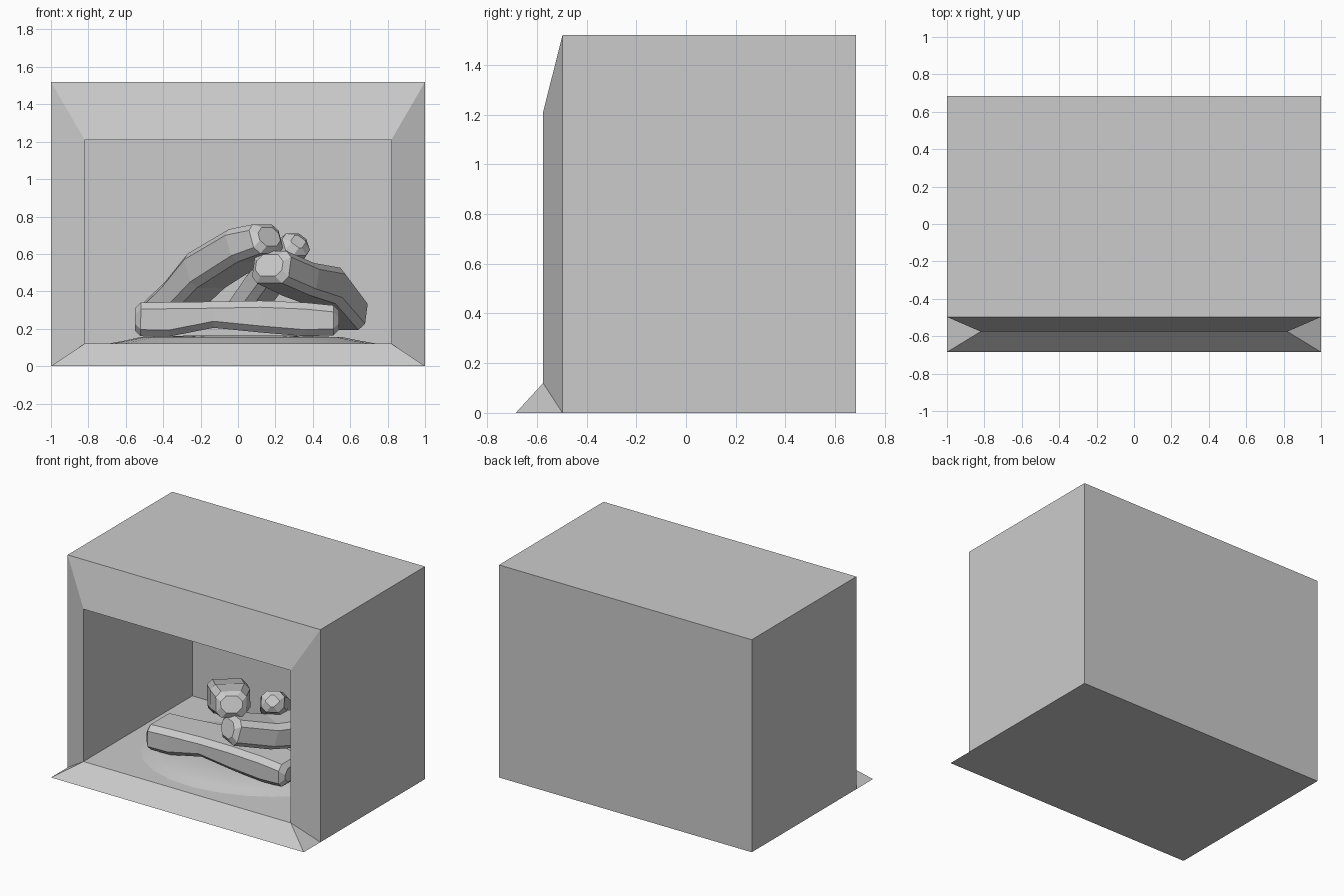
import bpy, bmesh, math
from mathutils import Vector

if "Cube" in bpy.data.objects:
    bpy.data.objects.remove(bpy.data.objects["Cube"])


def finish(bm, name, smooth=None):
    bmesh.ops.recalc_face_normals(bm, faces=bm.faces[:])
    me = bpy.data.meshes.new(name)
    bm.to_mesh(me)
    bm.free()
    ob = bpy.data.objects.new(name, me)
    bpy.context.collection.objects.link(ob)
    if smooth:
        bpy.context.view_layer.objects.active = ob
        ob.select_set(True)
        bpy.ops.object.shade_smooth_by_angle(angle=math.radians(smooth))
        ob.select_set(False)
    return ob


def rect(bm, hx, z0, z1, y):
    return [bm.verts.new((x, y, z)) for x, z in
            ((-hx, z0), (hx, z0), (hx, z1), (-hx, z1))]


def bridge(bm, a, b, skip=()):
    n = len(a)
    for i in range(n):
        if i not in skip:
            bm.faces.new((a[i], a[(i + 1) % n], b[(i + 1) % n], b[i]))


# Firebox: outer shell, sloped frame, recessed interior
bm = bmesh.new()
back = rect(bm, 1, 0, 1.52, 0.685)
rim = rect(bm, 1, 0, 1.52, -0.497)
mouth = rect(bm, 0.82, 0.12, 1.21, -0.575)
inner = rect(bm, 0.82, 0.12, 1.21, 0.655)
bm.faces.new(back)
bm.faces.new(inner)
bridge(bm, back, rim, skip=(0,))
bridge(bm, rim, mouth, skip=(0,))
bridge(bm, mouth, inner)
# Sloped sill that reaches out in front, and the underside
lip = [bm.verts.new((x, -0.685, 0)) for x in (-1, 1)]
bm.faces.new((lip[0], lip[1], mouth[1], mouth[0]))
bm.faces.new((lip[0], mouth[0], rim[0]))
bm.faces.new((lip[1], rim[1], mouth[1]))
bm.faces.new((back[0], rim[0], lip[0], lip[1], rim[1], back[1]))
finish(bm, "firebox")

# Ash bed: low smooth mound
bm = bmesh.new()
N = 24
rings = []
for r, z in ((1, 0.12), (0.86, 0.138), (0.75, 0.155), (0.4, 0.163)):
    ring = []
    for i in range(N):
        t = 2 * math.pi * i / N
        w = r * (1 + 0.04 * math.sin(3 * t + 1))
        ring.append(bm.verts.new((0.72 * w * math.cos(t), 0.02 + 0.5 * w * math.sin(t), z)))
    rings.append(ring)
for a, b in zip(rings, rings[1:]):
    bridge(bm, a, b)
bm.faces.new(rings[-1])
finish(bm, "ash_bed", 40)


# Log: chamfered box section swept through (x, y, z, half width, half height)
def log(name, stations, chamfer=0.035):
    bm = bmesh.new()
    pts = [Vector(s[:3]) for s in stations]
    axis = (pts[-1] - pts[0]).normalized()
    side = axis.cross(Vector((0, 0, 1))).normalized()
    up = side.cross(axis)
    # extra shrunken sections make the bevelled ends
    secs = [(p, s[3], s[4]) for p, s in zip(pts, stations)]
    first, last = secs[0], secs[-1]
    secs.insert(0, (first[0] - axis * 0.03, first[1] - 0.03, first[2] - 0.03))
    secs.append((last[0] + axis * 0.03, last[1] - 0.03, last[2] - 0.03))
    loops = []
    for p, w, h in secs:
        c = chamfer
        prof = [(w - c, h), (w, h - c), (w, c - h), (w - c, -h),
                (c - w, -h), (-w, c - h), (-w, h - c), (c - w, h)]
        loops.append([bm.verts.new(p + side * u + up * v) for u, v in prof])
    for a, b in zip(loops, loops[1:]):
        bridge(bm, a, b)
    bm.faces.new(loops[0])
    bm.faces.new(loops[-1])
    finish(bm, name)


log("front_log", [(-0.52, -0.14, 0.25, 0.14, 0.09), (-0.37, -0.13, 0.25, 0.14, 0.092),
                  (-0.13, -0.11, 0.275, 0.15, 0.07), (0.12, -0.12, 0.265, 0.15, 0.085),
                  (0.36, -0.13, 0.25, 0.14, 0.09), (0.51, -0.14, 0.245, 0.13, 0.08)])
log("left_log", [(0.15, -0.29, 0.68, 0.10, 0.085), (0.05, -0.16, 0.645, 0.13, 0.095),
                 (-0.17, 0.12, 0.51, 0.13, 0.10), (-0.30, 0.30, 0.37, 0.12, 0.09),
                 (-0.43, 0.45, 0.27, 0.10, 0.08)])
log("right_log", [(0.18, -0.33, 0.53, 0.11, 0.09), (0.32, -0.12, 0.465, 0.12, 0.09),
                  (0.45, 0.15, 0.43, 0.13, 0.10), (0.58, 0.44, 0.28, 0.12, 0.09)])
log("back_log", [(0.31, -0.05, 0.65, 0.075, 0.07), (0.23, 0.08, 0.56, 0.09, 0.08),
                 (0.13, 0.26, 0.43, 0.09, 0.085), (0.03, 0.43, 0.29, 0.09, 0.08)])
